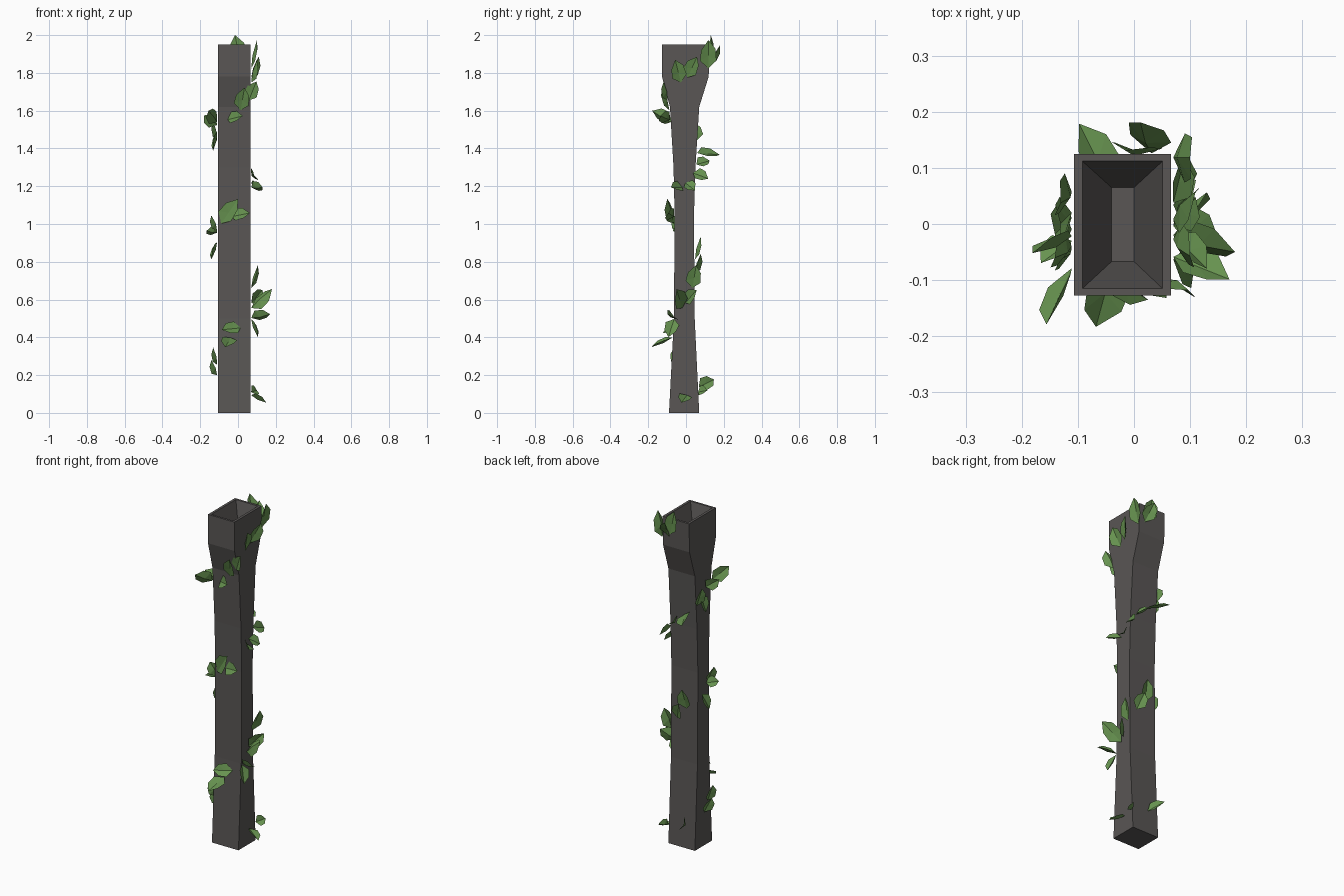
import bpy, bmesh, math
from mathutils import Vector

if "Cube" in bpy.data.objects:
    bpy.data.objects.remove(bpy.data.objects["Cube"])

X0, X1 = -0.107, 0.066          # constant width of the post in x
# post profile: height, front y, back y
PROFILE = [(0, -0.09, 0.07), (0.5, -0.064, 0.046), (1.04, -0.06, 0.042),
           (1.3, -0.066, 0.05), (1.62, -0.085, 0.07), (1.78, -0.127, 0.12),
           (1.95, -0.127, 0.125)]
# heights where the climbing plant passes each side (right, back, left, front, ...)
CLIMB = [.09, .13, .20, .42, .57, .80, .93, 1.05, 1.21, 1.36, 1.52, 1.56, 1.77, 1.88]
# leaves: position in quarter turns, then tip offset outwards, along the climb, upwards
LEAVES = [(.1, .08, -.03, -.04), (.49, .03, .05, .01), (1.1, .08, .05, .04),
          (2.0, .03, .03, .08), (2.25, .02, .02, .09), (2.9, .11, -.03, -.05),
          (3.2, .04, -.1, -.01), (3.51, .035, -.03, -.095), (3.55, .1, -.04, .02),
          (3.9, .11, -.03, .1), (4.05, .06, .06, .07), (4.4, .035, .02, .12),
          (4.75, .03, .03, .1), (5.1, .03, -.01, .12), (5.8, .03, .03, -.09),
          (6.2, .055, .04, .01), (6.3, .03, .02, .08), (6.6, .035, .09, .13),
          (6.9, .03, .1, .02), (7.9, .06, -.06, .0), (8.05, .04, .05, -.04),
          (8.4, .02, .08, -.03), (8.7, .07, .03, .02), (9.1, .12, .06, -.01),
          (9.51, .02, .02, .1), (9.8, .02, .02, -.1), (10.1, .07, .03, .05),
          (10.49, .045, .1, .06), (10.8, .05, .08, .02), (11.2, .04, .02, .12),
          (11.45, .02, .04, .1), (11.9, .03, -.03, .12), (12.05, .04, .05, .11),
          (12.49, .03, 0, .15), (12.7, .055, .02, .1), (12.8, .005, .03, .142)]


def material(name, rgb):
    m = bpy.data.materials.new(name)
    m.diffuse_color = (*rgb, 1)
    m.use_nodes = True
    m.node_tree.nodes["Principled BSDF"].inputs["Base Color"].default_value = m.diffuse_color
    return m


def finish(bm, name, mat):
    bmesh.ops.recalc_face_normals(bm, faces=bm.faces)
    me = bpy.data.meshes.new(name)
    bm.to_mesh(me)
    bm.free()
    me.materials.append(mat)
    ob = bpy.data.objects.new(name, me)
    bpy.context.collection.objects.link(ob)


def depth_at(z):
    for (za, fa, ba), (zb, fb, bb) in zip(PROFILE, PROFILE[1:]):
        if z <= zb:
            t = (z - za) / (zb - za)
            return fa + (fb - fa) * t, ba + (bb - ba) * t
    return PROFILE[-1][1:]


def build_post(mat):
    bm = bmesh.new()
    # outer rows, then the inner rim and the floor of the hollow
    rows = [(X0, X1, f, b, z) for z, f, b in PROFILE]
    rows += [(-.092, .051, -.115, .112, 1.95), (-.04, 0, -.067, .065, 1.78)]
    rings = [[bm.verts.new(p) for p in ((a, f, z), (c, f, z), (c, b, z), (a, b, z))]
             for a, c, f, b, z in rows]
    for lo, hi in zip(rings, rings[1:]):
        for i in range(4):
            j = (i + 1) % 4
            bm.faces.new((lo[i], lo[j], hi[j], hi[i]))
    bm.faces.new(rings[0])
    bm.faces.new(rings[-1])
    finish(bm, "post", mat)


def add_leaf(bm, q, out, along, up):
    # find the root on the side of the post
    i = min(int(q), len(CLIMB) - 2)
    z = CLIMB[i] + (CLIMB[i + 1] - CLIMB[i]) * (q - i)
    side = math.floor(q + .5)
    f = q - side
    front, back = depth_at(z)
    ang = side * math.pi / 2
    o = Vector((round(math.cos(ang)), round(math.sin(ang)), 0))
    t = Vector((-o.y, o.x, 0))
    half = Vector(((X1 - X0) / 2, (back - front) / 2, 0))
    centre = Vector(((X0 + X1) / 2, (front + back) / 2, z))
    root = centre + Vector(((o.x + 2 * f * t.x) * half.x, (o.y + 2 * f * t.y) * half.y, 0))
    d = o * out + t * along + Vector((0, 0, up))
    # folded blade: six-sided outline around a midrib
    n = o + Vector((0, 0, .6))
    n = (n - d * n.dot(d) / d.length_squared).normalized()
    s = d.cross(n).normalized()
    w = .022 + .15 * d.length

    def pt(a, b, c):
        return bm.verts.new(root + o * .004 + d * a + s * b * w + n * c)
    ring = [pt(0, 0, 0), pt(.3, .95, .012), pt(.72, .8, .012), pt(1, 0, 0),
            pt(.66, -.85, .012), pt(.28, -1, .012)]
    for rib in (pt(.45, 0, .0), pt(.45, 0, -.007)):
        for a in range(6):
            bm.faces.new((ring[a], ring[(a + 1) % 6], rib))


build_post(material("dark grey stone", (.10, .093, .09)))
leaves = bmesh.new()
for leaf in LEAVES:
    add_leaf(leaves, *leaf)
finish(leaves, "climbing_leaves", material("leaf green", (.135, .29, .08)))
